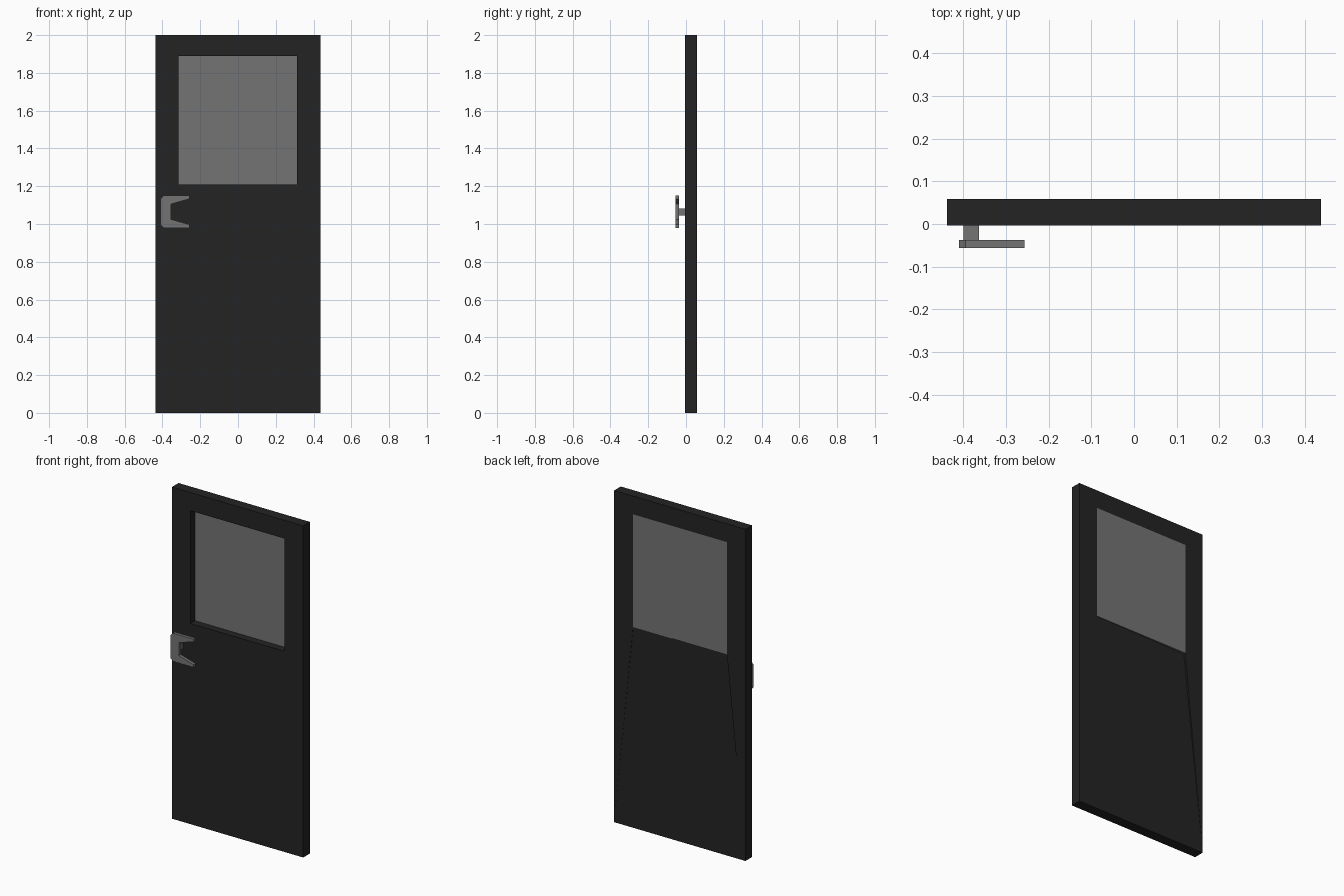
import bpy, bmesh

if "Cube" in bpy.data.objects:
    bpy.data.objects.remove(bpy.data.objects["Cube"])


def material(name, rgb):
    m = bpy.data.materials.new(name)
    m.diffuse_color = (*rgb, 1)
    m.use_nodes = True
    m.node_tree.nodes["Principled BSDF"].inputs["Base Color"].default_value = m.diffuse_color
    return m


BLACK = material("door black", (0.017, 0.017, 0.017))
GREY = material("mid grey", (0.175, 0.175, 0.175))


def finish(bm, name, mat):
    bmesh.ops.recalc_face_normals(bm, faces=bm.faces)
    me = bpy.data.meshes.new(name)
    bm.to_mesh(me)
    bm.free()
    me.materials.append(mat)
    ob = bpy.data.objects.new(name, me)
    bpy.context.collection.objects.link(ob)
    return ob


def slab(name, profile, y0, y1, mat):
    """Extrude an x-z outline between two depths."""
    bm = bmesh.new()
    face = bm.faces.new([bm.verts.new((x, y0, z)) for x, z in profile])
    ext = bmesh.ops.extrude_face_region(bm, geom=[face])
    for v in ext["geom"]:
        if isinstance(v, bmesh.types.BMVert):
            v.co.y = y1
    return finish(bm, name, mat)


def rect(x0, x1, z0, z1):
    return [(x0, z0), (x1, z0), (x1, z1), (x0, z1)]


FRONT, BACK = -0.004, 0.059
OUTER = rect(-0.438, 0.438, 0, 2)
WINDOW = rect(-0.315, 0.312, 1.21, 1.89)

# Door leaf: front and back rings joined by outer edges and window reveals
bm = bmesh.new()
of, ob_, wf, wb = [[bm.verts.new((x, y, z)) for x, z in pts]
                   for pts, y in ((OUTER, FRONT), (OUTER, BACK), (WINDOW, FRONT), (WINDOW, BACK))]
# lower back panel is slightly sunk along the window sill
sill = [bm.verts.new((WINDOW[0][0], BACK - 0.012, WINDOW[0][1])),
        bm.verts.new((WINDOW[1][0], BACK - 0.002, WINDOW[1][1]))]
for i in range(4):
    j = (i + 1) % 4
    bm.faces.new((of[i], of[j], wf[j], wf[i]))
    bm.faces.new((of[i], of[j], ob_[j], ob_[i]))
    if i:
        bm.faces.new((ob_[i], ob_[j], wb[j], wb[i]))
        bm.faces.new((wf[i], wf[j], wb[j], wb[i]))
bm.faces.new((wf[0], wf[1], sill[1], sill[0]))
bm.faces.new((ob_[0], ob_[1], sill[0]))
bm.faces.new((ob_[1], sill[1], sill[0]))
for k in range(2):
    bm.faces.new((ob_[k], wb[k], sill[k]))
finish(bm, "door_leaf", BLACK)

# Window pane, flush with the back
slab("window_pane", WINDOW, 0.04, BACK, GREY)

# Handle: forked grip plate on a short stem
upper = [(-0.41, 0.07), (-0.395, 0.085), (-0.257, 0.085), (-0.257, 0.068), (-0.355, 0.04)]
mid = 1.065
grip = [(x, mid + h) for x, h in upper] + [(x, mid - h) for x, h in reversed(upper)]
slab("handle_grip", grip, -0.056, -0.037, GREY)
slab("handle_stem", rect(-0.4, -0.363, 1.045, 1.083), -0.038, FRONT + 0.002, GREY)
